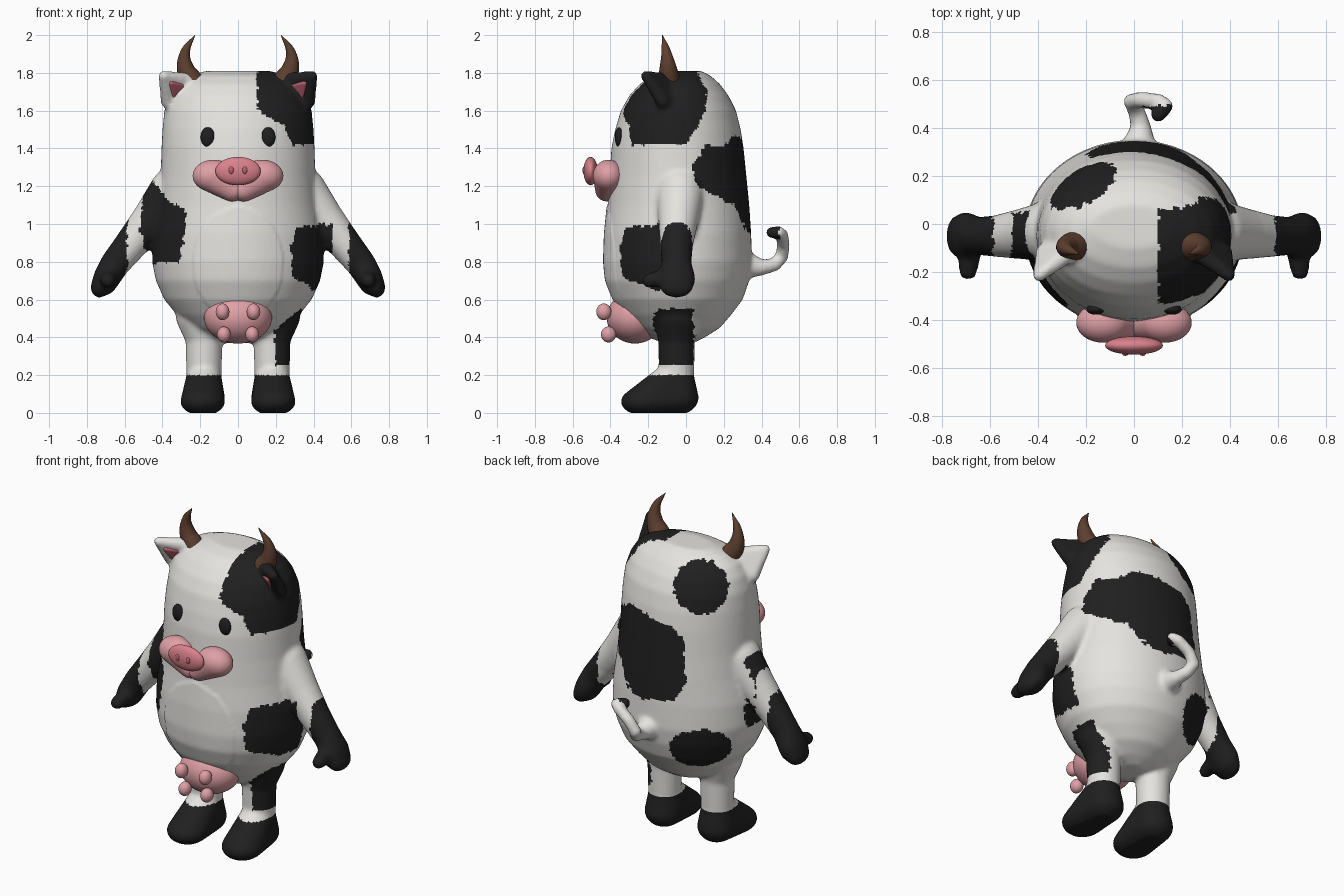
import bpy, bmesh, math
from mathutils import Vector, noise

old = bpy.data.objects.get("Cube")
if old:
    bpy.data.objects.remove(old)


def material(name, rgb):
    m = bpy.data.materials.new(name)
    m.use_nodes = True
    m.diffuse_color = (*rgb, 1)
    m.node_tree.nodes["Principled BSDF"].inputs["Base Color"].default_value = (*rgb, 1)
    return m


white = material("hide white", (.78, .77, .74))
black = material("hide black", (.014, .014, .014))
pink = material("skin pink", (.74, .35, .38))
rose = material("nose rose", (.70, .22, .26))
ear_rose = material("inner ear rose", (.48, .12, .16))
brown = material("horn brown", (.11, .05, .028))

# Unit sphere points shared by every rounded form
ball = bmesh.new()
bmesh.ops.create_icosphere(ball, subdivisions=4, radius=1)
BALL = [v.co.copy() for v in ball.verts]
ball.free()


def blob(bm, *spheres):
    """Convex skin around ellipsoids given as (centre, radius or radii)."""
    verts = []
    for centre, r in spheres:
        r = r if isinstance(r, tuple) else (r, r, r)
        for p in BALL:
            verts.append(bm.verts.new([c + a * b for c, a, b in zip(centre, p, r)]))
    bmesh.ops.convex_hull(bm, input=verts)
    bmesh.ops.delete(bm, geom=[v for v in verts if v.is_valid and not v.link_faces], context='VERTS')


def chain(bm, spheres):
    for a, b in zip(spheres, spheres[1:]):
        blob(bm, a, b)


def finish(name, bm, *mats):
    bmesh.ops.recalc_face_normals(bm, faces=bm.faces)
    mesh = bpy.data.meshes.new(name)
    bm.to_mesh(mesh)
    bm.free()
    for m in mats:
        mesh.materials.append(m)
    for p in mesh.polygons:
        p.use_smooth = True
    ob = bpy.data.objects.new(name, mesh)
    bpy.context.collection.objects.link(ob)
    return ob


def part(name, mat, *blobs):
    bm = bmesh.new()
    for b in blobs:
        blob(bm, *b)
    return finish(name, bm, mat)


# Torso and head: oval rings as height, half width, front, back
rings = [(.37, .06, -.12, .04), (.4, .17, -.2, .1), (.45, .25, -.27, .18), (.52, .325, -.33, .24),
         (.6, .39, -.385, .3), (.7, .435, -.425, .335), (.8, .455, -.435, .35), (.95, .45, -.43, .345),
         (1.1, .425, -.415, .335), (1.25, .41, -.405, .32), (1.4, .405, -.395, .305), (1.5, .4, -.375, .29),
         (1.6, .39, -.345, .265), (1.68, .365, -.3, .225), (1.74, .325, -.245, .18),
         (1.785, .26, -.18, .13), (1.81, .17, -.1, .08)]
SEG = 64
body = bmesh.new()
loops = []
for z, w, front, back in rings:
    loops.append([body.verts.new((w * math.cos(t), (front + back) / 2 + (back - front) / 2 * math.sin(t), z))
                  for t in (i * math.tau / SEG for i in range(SEG))])
for lo, hi in zip(loops, loops[1:]):
    for i in range(SEG):
        j = (i + 1) % SEG
        body.faces.new((lo[i], lo[j], hi[j], hi[i]))
body.faces.new(loops[0][::-1])
body.faces.new(loops[-1])

# Limbs and ears, mirrored
for s in (1, -1):
    chain(body, [((s * .34, -.03, 1.17), .13), ((s * .45, -.04, 1.03), .107), ((s * .56, -.05, .9), .088),
                 ((s * .65, -.05, .79), .078), ((s * .7, -.05, .71), (.065, .1, .085)),
                 ((s * .735, -.05, .665), (.045, .085, .055))])
    blob(body, ((s * .68, -.1, .72), .05), ((s * .69, -.195, .7), .038))
    chain(body, [((s * .2, -.05, .52), .13), ((s * .18, -.05, .4), .098), ((s * .18, -.05, .2), .093)])
    blob(body, ((s * .18, -.05, .2), .09), ((s * .18, -.045, .08), (.11, .112, .09)),
         ((s * .187, -.22, .06), (.118, .125, .075)))
    corners = [Vector(c) for c in ((s * .395, -.215, 1.785), (s * .25, -.1, 1.755), (s * .37, -.12, 1.65))]
    blob(body, *zip(corners, (.026, .045, .04)))
    mid = sum(corners, Vector()) / 3
    out = Vector((-s * .5, -.73, -.46)) * .03
    part("left_inner_ear" if s > 0 else "right_inner_ear", ear_rose,
         [(mid + (c - mid) * .5 + out, .014) for c in corners])

# Curled tail
tail = [(.02, .32, .78), (.03, .4, .77), (.01, .47, .785), (-.01, .51, .83),
        (.03, .515, .89), (.1, .51, .94), (.13, .49, .955), (.1, .455, .955)]
chain(body, list(zip(tail, (.07, .042, .036, .034, .034, .034, .034, .032))))

# Fuse into one skin with soft joins
rough = finish("body_rough", body)
mod = rough.modifiers.new("fuse", 'REMESH')
mod.mode = 'VOXEL'
mod.voxel_size = .013
mod = rough.modifiers.new("soften", 'SMOOTH')
mod.factor = .5
mod.iterations = 6
bpy.context.view_layer.update()
skin = bpy.data.meshes.new_from_object(rough.evaluated_get(bpy.context.evaluated_depsgraph_get()))
bpy.data.objects.remove(rough)
skin.name = "body"
skin.materials.clear()
skin.materials.append(white)
skin.materials.append(black)
bpy.context.collection.objects.link(bpy.data.objects.new("body", skin))

# Flat soles and the slightly raised belly panel
for v in skin.vertices:
    v.co.z = max(v.co.z, 0)
    if v.co.y < -.1 and (v.co.x / .24) ** 2 + ((v.co.z - .79) / .3) ** 2 < 1:
        v.co.y -= .005


def inside(u, v, outline):
    hit = False
    for (a, b), (c, d) in zip(outline, outline[1:] + outline[:1]):
        if (b > v) != (d > v) and u < a + (v - b) * (c - a) / (d - b):
            hit = not hit
    return hit


# Outlines of the hide patches
head_front = [(.1, 1.9), (.1, 1.6), (.24, 1.52), (.29, 1.42), (.5, 1.38), (.5, 1.9)]
head_side = [(-.36, 1.5), (-.3, 1.42), (0, 1.42), (.08, 1.54), (.12, 1.68), (.04, 1.85), (-.2, 1.85), (-.38, 1.65)]
back_side = [(.03, 1.3), (.1, 1.42), (.2, 1.41), (.28, 1.5), (.4, 1.5), (.4, .96), (.33, .95), (.25, 1.1), (.06, 1.2)]
back_rear = [(-.18, 1.35), (-.1, 1.42), (.5, 1.52), (.5, .9), (-.15, .98), (-.2, 1.1)]
flank_left = [(-.35, .85), (-.32, .98), (-.13, 1), (.0, .85), (.0, .64), (-.15, .65), (-.33, .71)]
flank_right = [(-.5, 1.2), (-.45, 1.23), (-.37, 1.12), (-.28, 1.08), (-.28, .95), (-.31, .8), (-.46, .79), (-.52, .96)]
thigh = [(.2, .25), (.27, .25), (.4, .4), (.42, .56), (.33, .55), (.19, .46)]


def is_black(p):
    x, y, z = p
    if z < .2 or abs(x) > .585 or (.43 < y < .492 and z > .92):
        return True
    if x > .27 and y < -.13 and z > 1.7:
        return True
    if x > 0 and inside(x, z, head_front) and inside(y, z, head_side):
        return True
    if y > 0 and inside(y, z, back_side) and inside(x, z, back_rear):
        return True
    if .27 < x < .5 and inside(y, z, flank_left):
        return True
    if y < .05 and inside(x, z, flank_right):
        return True
    if -.17 < y < .04 and inside(x, z, thigh):
        return True
    near = Vector((x + .21, y - .15, z - 1.64)).length < .155
    return near or (Vector((x + .27, y - .24, (z - .68) * 1.3)).length < .18 and y > .05)


for face in skin.polygons:
    c = face.center
    wobble = noise.noise_vector(c * 35) * .014
    face.material_index = int(is_black(c + wobble if c.z > .25 else c))
    face.use_smooth = True

# Face
for s, side in ((1, "left"), (-1, "right")):
    part(side + "_eye", black, [((s * .16, -.355, 1.46), (.038, .022, .052))])
    part(side + "_nostril", ear_rose, [((s * .036, -.54, 1.285), (.013, .008, .02))])
part("muzzle", pink, *[[((s * .13, -.41, 1.255), (.11, .083, .085)), ((s * .03, -.42, 1.18), (.07, .06, .06))]
                       for s in (1, -1)])
part("nose", rose, [((0, -.505, 1.28), (.12, .038, .075))])

# Udder with four teats
part("udder", pink, [((0, -.27, .505), (.18, .15, .138))])
for s, side in ((1, "left"), (-1, "right")):
    part(side + "_upper_teat", pink, [((s * .082, -.435, .535), (.036, .04, .044))])
    part(side + "_lower_teat", pink, [((s * .075, -.41, .415), (.036, .04, .042))])

# Curved horns
for s, side in ((1, "left"), (-1, "right")):
    curve = bpy.data.curves.new(side + "_horn", 'CURVE')
    curve.dimensions = '3D'
    curve.bevel_depth = 1
    curve.bevel_resolution = 6
    curve.use_fill_caps = True
    spline = curve.splines.new('BEZIER')
    spline.bezier_points.add(3)
    path = [(.245, -.09, 1.755, .063), (.28, -.095, 1.83, .045), (.279, -.105, 1.91, .026), (.228, -.125, 2, .002)]
    for bp, (x, y, z, r) in zip(spline.bezier_points, path):
        bp.co = (s * x, y, z)
        bp.radius = r
        bp.handle_left_type = bp.handle_right_type = 'AUTO'
    curve.materials.append(brown)
    bpy.context.collection.objects.link(bpy.data.objects.new(side + "_horn", curve))
